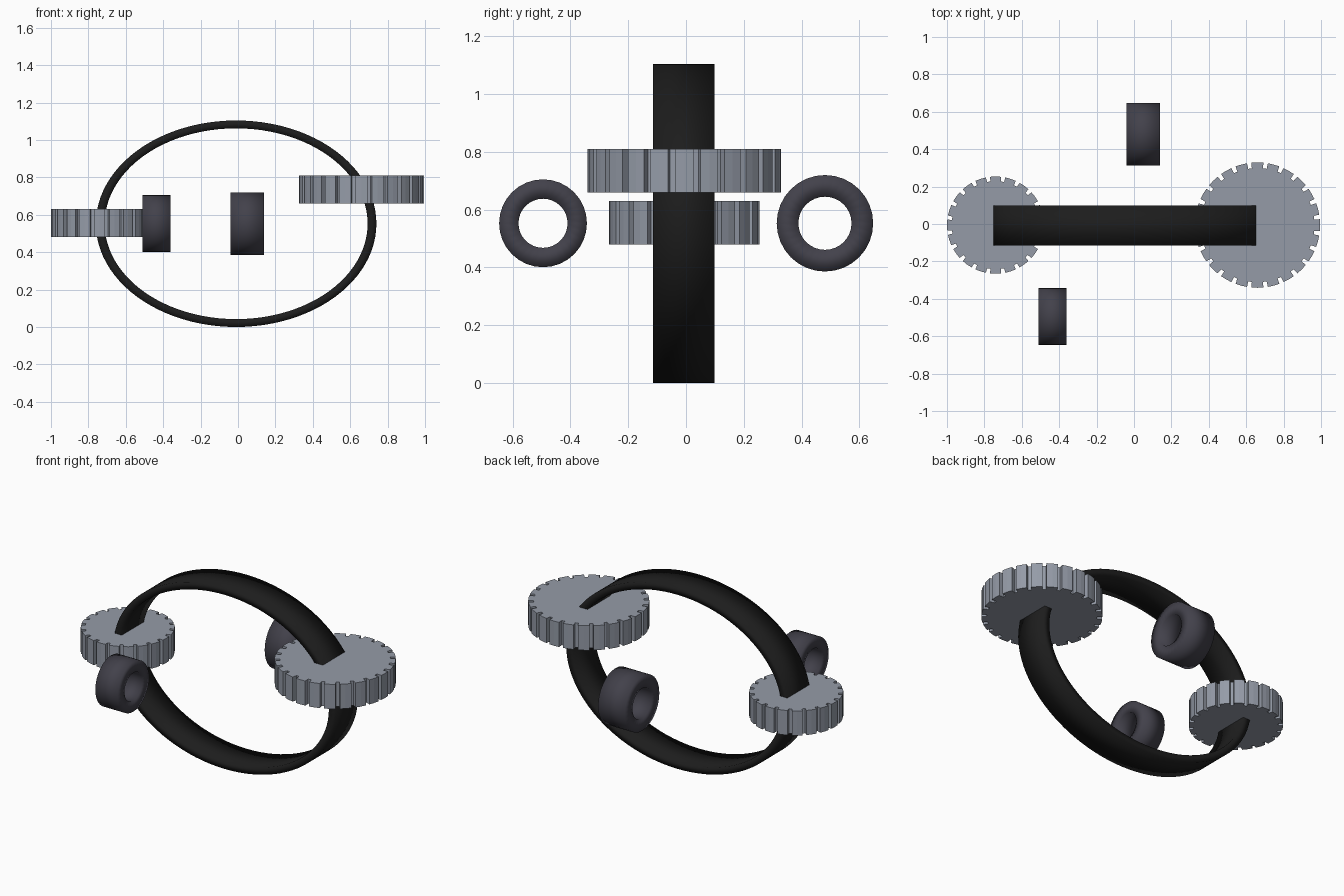
import bpy, bmesh, math

cube = bpy.data.objects.get("Cube")
if cube:
    bpy.data.objects.remove(cube, do_unlink=True)


def material(name, rgb):
    m = bpy.data.materials.new(name)
    m.use_nodes = True
    m.diffuse_color = (*rgb, 1)
    bsdf = m.node_tree.nodes["Principled BSDF"]
    bsdf.inputs["Base Color"].default_value = (*rgb, 1)
    bsdf.inputs["Roughness"].default_value = 0.6
    return m


steel = material("gear steel", (0.30, 0.33, 0.39))
dark_metal = material("roller dark metal", (0.055, 0.053, 0.07))
rubber = material("belt black rubber", (0.012, 0.012, 0.012))


def add_object(name, bm, mat, location, smooth):
    bmesh.ops.recalc_face_normals(bm, faces=bm.faces)
    for face in bm.faces:
        face.smooth = smooth
    mesh = bpy.data.meshes.new(name)
    bm.to_mesh(mesh)
    bm.free()
    mesh.materials.append(mat)
    obj = bpy.data.objects.new(name, mesh)
    obj.location = location
    bpy.context.collection.objects.link(obj)
    return obj


def hollow_ring(name, outer, inner, width, segments, mat, location, axis):
    """Rectangular-section ring, elliptical if the radii differ, along x or y."""
    bm = bmesh.new()
    loops = []
    for (ru, rz), side in ((outer, -1), (outer, 1), (inner, 1), (inner, -1)):
        loop = []
        for i in range(segments):
            a = math.tau * i / segments
            u, w, z = ru * math.cos(a), side * width / 2, rz * math.sin(a)
            loop.append(bm.verts.new((u, w, z) if axis == "y" else (w, u, z)))
        loops.append(loop)
    for k in range(4):
        a, b = loops[k], loops[(k + 1) % 4]
        for i in range(segments):
            j = (i + 1) % segments
            bm.faces.new((a[i], a[j], b[j], b[i]))
    return add_object(name, bm, mat, location, True)


def gear(name, radius, depth, teeth, height, location):
    """Flat disc with narrow notches between broad teeth."""
    bm = bmesh.new()
    step = math.tau / teeth
    profile = ((-0.36, radius), (0, radius), (0.36, radius),
               (0.38, radius - depth), (0.62, radius - depth))
    verts = []
    for t in range(teeth):
        for offset, r in profile:
            a = (t + offset) * step
            verts.append(bm.verts.new((r * math.cos(a), r * math.sin(a), 0)))
    base = bm.faces.new(verts)
    result = bmesh.ops.extrude_face_region(bm, geom=[base], use_keep_orig=True)
    top = [v for v in result["geom"] if isinstance(v, bmesh.types.BMVert)]
    bmesh.ops.translate(bm, verts=top, vec=(0, 0, height))
    return add_object(name, bm, steel, location, False)


# Elliptical drive belt
hollow_ring("drive_belt", (0.75, 0.552), (0.703, 0.51), 0.212, 96,
            rubber, (-0.01, -0.008, 0.552), "y")

# Gears threaded on the belt
gear("large_gear", 0.335, 0.03, 24, 0.15, (0.66, -0.006, 0.66))
gear("small_gear", 0.26, 0.025, 20, 0.15, (-0.74, -0.006, 0.48))

# Loose rollers in front of and behind the belt
hollow_ring("front_roller", (0.152, 0.152), (0.085, 0.085), 0.15, 32,
            dark_metal, (-0.435, -0.495, 0.553), "x")
hollow_ring("back_roller", (0.167, 0.167), (0.092, 0.092), 0.18, 32,
            dark_metal, (0.05, 0.481, 0.553), "x")
